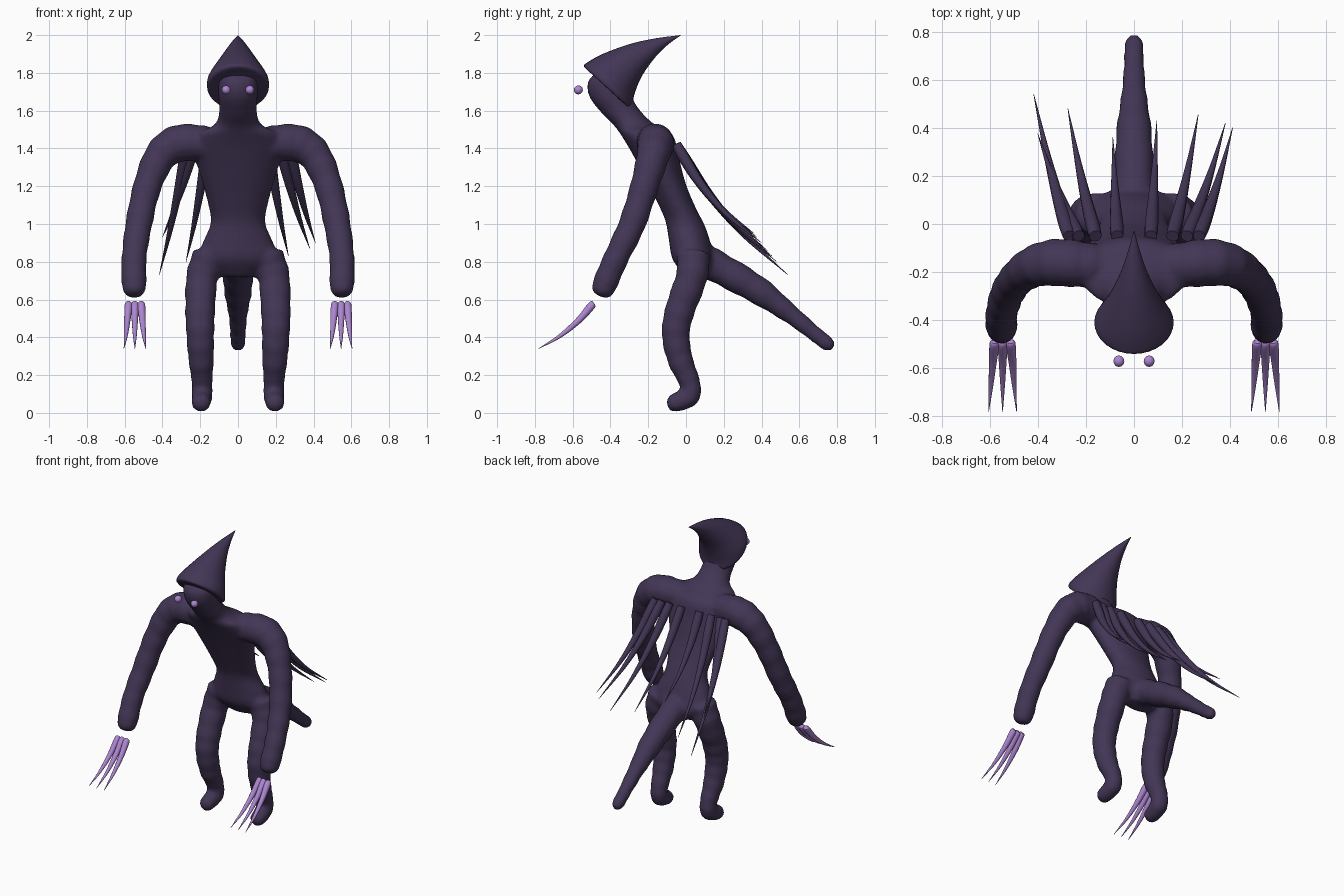
import bpy, bmesh, math
from mathutils import Vector

if "Cube" in bpy.data.objects:
    bpy.data.objects.remove(bpy.data.objects["Cube"])


def material(name, rgb):
    m = bpy.data.materials.new(name)
    m.use_nodes = True
    m.diffuse_color = (*rgb, 1)
    m.node_tree.nodes["Principled BSDF"].inputs["Base Color"].default_value = (*rgb, 1)
    return m


HIDE = material("dark violet hide", (0.056, 0.037, 0.092))
CLAW = material("lilac claw", (0.42, 0.24, 0.64))


def spline(rows, steps):
    """Catmull-Rom interpolation of rows of any width."""
    p = [Vector(r) for r in rows]
    p = [p[0] * 2 - p[1]] + p + [p[-1] * 2 - p[-2]]
    out = []
    for i in range(1, len(p) - 2):
        a, b, c, d = p[i - 1:i + 3]
        for s in range(steps):
            t = s / steps
            out.append(0.5 * (2 * b + (c - a) * t + (2 * a - 5 * b + 4 * c - d) * t * t
                              + (3 * b - a - 3 * c + d) * t ** 3))
    return out + [p[-2]]


def skin(bm, rings):
    """Bridge rings of points and close both ends."""
    loops = [[bm.verts.new(c) for c in ring] for ring in rings]
    n = len(loops[0])
    for a, b in zip(loops, loops[1:]):
        for i in range(n):
            bm.faces.new((a[i], a[(i + 1) % n], b[(i + 1) % n], b[i]))
    bm.faces.new(loops[0])
    bm.faces.new(loops[-1])


def tube(bm, rows, steps=5, sides=14, ripple=0.0):
    """Round tube through (x, y, z, radius) rows."""
    pts = spline(rows, steps)
    rings, old, u = [], None, None
    for i, p in enumerate(pts):
        t = (pts[min(i + 1, len(pts) - 1)].xyz - pts[max(i - 1, 0)].xyz).normalized()
        if old is None:
            u = t.orthogonal().normalized()
        else:
            u = old.rotation_difference(t) @ u
        old, v = t, t.cross(u)
        r = max(p[3], 0.001) * (1 + ripple * math.sin(i * 1.9))
        rings.append([p.xyz + r * (u * math.cos(k * math.tau / sides)
                                   + v * math.sin(k * math.tau / sides))
                      for k in range(sides)])
    skin(bm, rings)


def stack(bm, rows, steps=5, sides=32):
    """Ellipses spanning (front y, z, back y, z, half width) on the centre plane."""
    rings = []
    for fy, fz, by, bz, w in spline(rows, steps):
        f, b = Vector((0, fy, fz)), Vector((0, by, bz))
        mid, half = (f + b) / 2, (f - b) / 2
        rings.append([mid + half * math.cos(k * math.tau / sides)
                      + Vector((max(w, 0.001) * math.sin(k * math.tau / sides), 0, 0))
                      for k in range(sides)])
    skin(bm, rings)


def finish(name, bm, mat, angle=50):
    bmesh.ops.recalc_face_normals(bm, faces=bm.faces)
    me = bpy.data.meshes.new(name)
    bm.to_mesh(me)
    bm.free()
    me.materials.append(mat)
    ob = bpy.data.objects.new(name, me)
    bpy.context.collection.objects.link(ob)
    bpy.ops.object.select_all(action='DESELECT')
    ob.select_set(True)
    bpy.context.view_layer.objects.active = ob
    bpy.ops.object.shade_smooth_by_angle(angle=math.radians(angle))
    return ob


# Body: torso, neck and head, limbs and tail fused into one skin
body = bmesh.new()
stack(body, [(0.0, 0.72, 0.12, 0.72, 0.10), (-0.07, 0.81, 0.15, 0.80, 0.21),
             (-0.09, 0.91, 0.13, 0.90, 0.185), (-0.11, 1.02, 0.10, 0.99, 0.145),
             (-0.16, 1.13, 0.05, 1.09, 0.16), (-0.23, 1.27, 0.0, 1.21, 0.195),
             (-0.30, 1.40, -0.04, 1.36, 0.235), (-0.35, 1.48, -0.07, 1.47, 0.22),
             (-0.38, 1.52, -0.17, 1.53, 0.125), (-0.44, 1.58, -0.25, 1.61, 0.10),
             (-0.51, 1.67, -0.30, 1.70, 0.105), (-0.52, 1.75, -0.34, 1.80, 0.10),
             (-0.48, 1.80, -0.38, 1.82, 0.06)])
for s in (1, -1):
    tube(body, [(s * 0.10, -0.18, 1.42, 0.08), (s * 0.20, -0.17, 1.43, 0.095),
                (s * 0.32, -0.16, 1.425, 0.10), (s * 0.41, -0.175, 1.36, 0.088),
                (s * 0.48, -0.22, 1.20, 0.076), (s * 0.525, -0.285, 1.0, 0.072),
                (s * 0.55, -0.37, 0.82, 0.067), (s * 0.55, -0.43, 0.68, 0.066),
                (s * 0.55, -0.445, 0.63, 0.05), (s * 0.55, -0.45, 0.615, 0.02)],
         ripple=0.035)
    tube(body, [(s * 0.15, 0.04, 0.84, 0.09), (s * 0.19, 0.03, 0.72, 0.085),
                (s * 0.20, -0.03, 0.55, 0.08), (s * 0.20, -0.055, 0.42, 0.075),
                (s * 0.195, -0.03, 0.28, 0.068), (s * 0.19, 0.02, 0.16, 0.056),
                (s * 0.19, 0.02, 0.09, 0.056), (s * 0.195, -0.04, 0.06, 0.052),
                (s * 0.195, -0.08, 0.05, 0.045), (s * 0.195, -0.10, 0.047, 0.02)],
         ripple=0.035)
tube(body, [(0, 0.03, 0.84, 0.09), (0, 0.17, 0.77, 0.085), (0, 0.38, 0.65, 0.075),
            (0, 0.55, 0.525, 0.052), (0, 0.68, 0.42, 0.042),
            (0, 0.75, 0.365, 0.04), (0, 0.78, 0.345, 0.02)], ripple=0.04)
ob = finish("body", body, HIDE, 180)
remesh = ob.modifiers.new("fuse", 'REMESH')
remesh.mode = 'VOXEL'
remesh.voxel_size = 0.014
remesh.use_smooth_shade = True
relax = ob.modifiers.new("relax", 'SMOOTH')
relax.factor = 0.5
relax.iterations = 5

# Pointed hood sweeping backwards
hood = bmesh.new()
stack(hood, [(-0.505, 1.80, -0.31, 1.62, 0.13), (-0.54, 1.835, -0.285, 1.61, 0.162),
             (-0.515, 1.86, -0.275, 1.68, 0.158), (-0.43, 1.905, -0.235, 1.78, 0.113),
             (-0.29, 1.955, -0.165, 1.88, 0.062), (-0.16, 1.983, -0.095, 1.95, 0.028),
             (-0.03, 2.0, -0.028, 1.998, 0.001)])
finish("hood", hood, HIDE)

# Fan of long quills on the upper back: base x, tip x, tip y, tip z
QUILLS = [(-0.27, -0.417, 0.54, 0.73), (-0.23, -0.40, 0.375, 0.93),
          (-0.16, -0.275, 0.48, 0.80), (-0.07, -0.088, 0.36, 0.95),
          (0.07, 0.095, 0.43, 0.86), (0.16, 0.267, 0.455, 0.83),
          (0.22, 0.38, 0.42, 0.87), (0.27, 0.41, 0.40, 0.90)]
for i, (bx, tx, ty, tz) in enumerate(QUILLS):
    base, tip = Vector((bx, -0.05, 1.42)), Vector((tx, ty, tz))
    sag = Vector((0, -0.03, -0.035))
    rows = [(*(base.lerp(tip, t) + sag * math.sin(math.pi * t)), r)
            for t, r in ((0, 0.026), (0.12, 0.029), (0.35, 0.023), (0.65, 0.013), (1, 0.001))]
    quill = bmesh.new()
    tube(quill, rows, sides=10)
    finish(f"back_quill_{i + 1}", quill, HIDE)

# Floating claws, three below each hand, and the eyes
for s, side in ((1, "left"), (-1, "right")):
    for k in (-1, 0, 1):
        bx, tx = s * (0.546 + k * 0.033), s * (0.546 + k * 0.058)
        rows = [(bx + (tx - bx) * t, y, z, r) for t, y, z, r in (
            (0, -0.487, 0.58, 0.012), (0.04, -0.50, 0.568, 0.021),
            (0.3, -0.57, 0.488, 0.017), (0.62, -0.67, 0.405, 0.010),
            (1, -0.78, 0.34, 0.001))]
        claw = bmesh.new()
        tube(claw, rows, sides=10)
        finish(f"{side}_claw_{k + 2}", claw, CLAW)
    bpy.ops.mesh.primitive_uv_sphere_add(segments=10, ring_count=6, radius=0.024,
                                         location=(s * 0.063, -0.57, 1.71),
                                         rotation=(math.pi / 2, 0, 0))
    eye = bpy.context.object
    eye.name = f"{side}_eye"
    eye.data.materials.append(CLAW)
    bpy.ops.object.shade_smooth()
